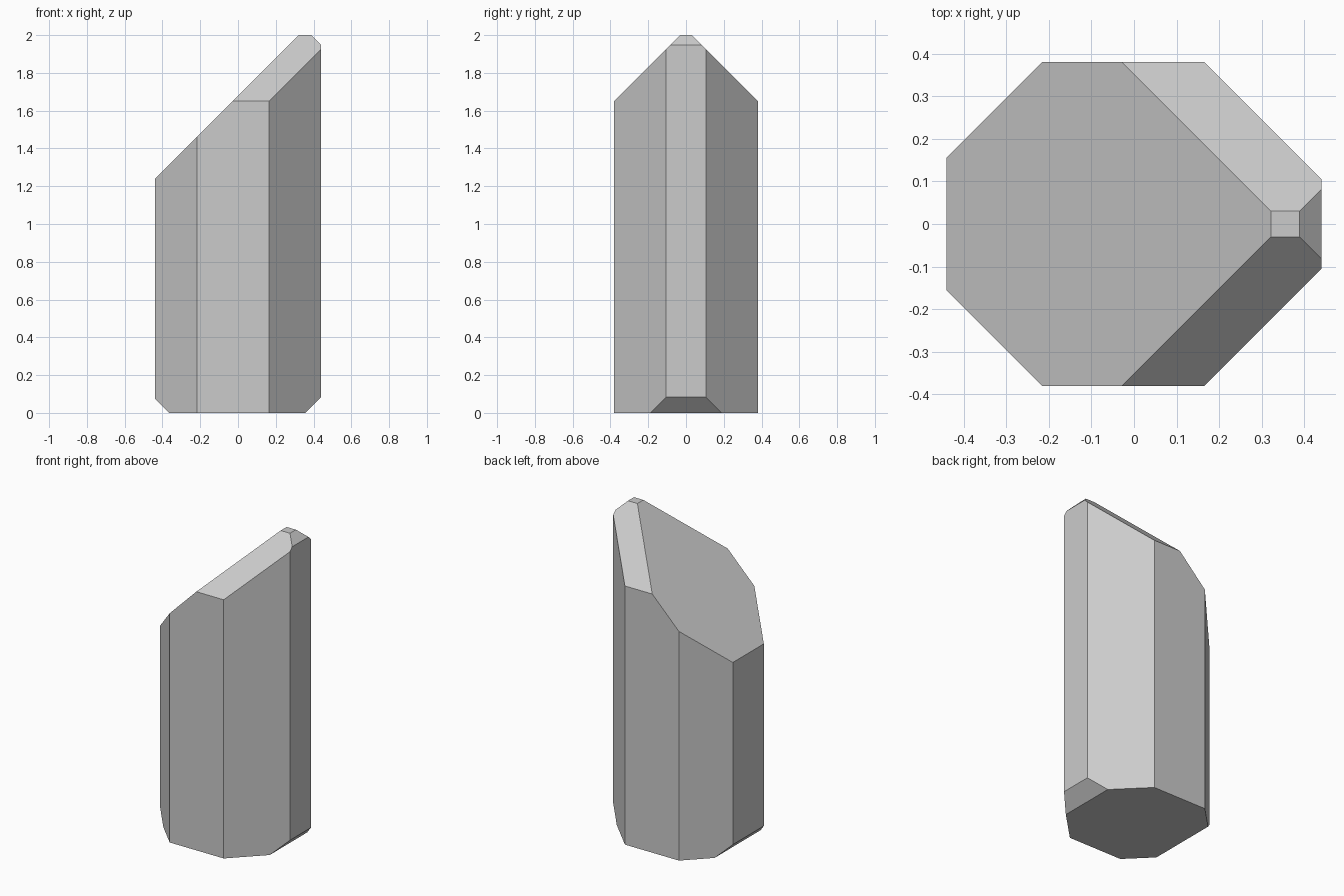
import bpy, bmesh
from mathutils import Vector

if "Cube" in bpy.data.objects:
    bpy.data.objects.remove(bpy.data.objects["Cube"])

HX, HY, H = 0.44, 0.38, 2.0

# Block that encloses the crystal
bm = bmesh.new()
bmesh.ops.create_cube(bm, size=1.0)
for v in bm.verts:
    v.co = Vector((v.co.x * 2 * HX, v.co.y * 2 * HY, (v.co.z + 0.5) * H))


def cut(normal, limit):
    """Slice off everything where normal . p > limit and cap the opening."""
    n = Vector(normal)
    geom = bm.verts[:] + bm.edges[:] + bm.faces[:]
    bmesh.ops.bisect_plane(bm, geom=geom, plane_co=n * (limit / n.length_squared),
                           plane_no=n, dist=1e-5, clear_outer=True)
    bmesh.ops.holes_fill(bm, edges=[e for e in bm.edges if e.is_boundary], sides=0)


# Vertical corner facets and side roof slopes, mirrored front and back
for s in (1, -1):
    cut((-1, s, 0), 0.596)
    cut((1, s, 0), 0.545)
    cut((0, s, 1), 2.03)

# Large slanted top facet and small tip bevel
cut((-1, 0, 1), 1.678)
cut((1, 0, 1), 2.388)

# Bottom bevels at both ends
cut((1, 0, -1), 0.356)
cut((-1, 0, -1), 0.364)

bmesh.ops.recalc_face_normals(bm, faces=bm.faces[:])
mesh = bpy.data.meshes.new("crystal")
bm.to_mesh(mesh)
bm.free()
bpy.context.collection.objects.link(bpy.data.objects.new("crystal", mesh))
